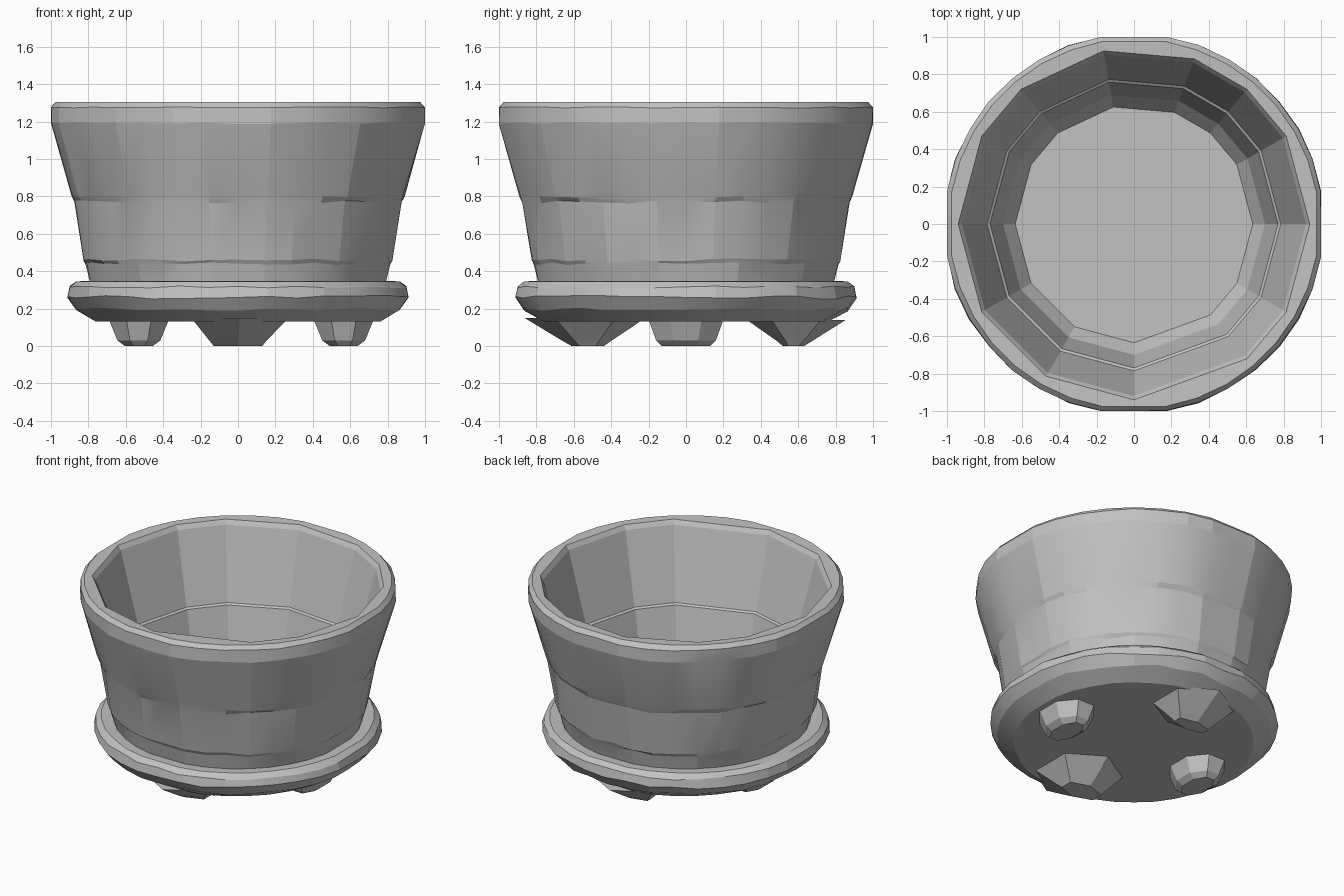
import bpy, bmesh, math, random

random.seed(4)
SIDES = 36

cube = bpy.data.objects.get("Cube")
if cube:
    bpy.data.objects.remove(cube, do_unlink=True)

# One stone grey for the whole planter
stone = bpy.data.materials.new("stone grey")
stone.use_nodes = True
GREY = (0.54, 0.54, 0.54, 1)
stone.diffuse_color = GREY
stone.node_tree.nodes["Principled BSDF"].inputs["Base Color"].default_value = GREY


def loft(name, rings, smooth_angle):
    """Skin a list of closed rings of points and cap both ends."""
    bm = bmesh.new()
    loops = [[bm.verts.new(p) for p in ring] for ring in rings]
    for low, high in zip(loops, loops[1:]):
        n = len(low)
        for i in range(n):
            j = (i + 1) % n
            bm.faces.new((low[i], low[j], high[j], high[i]))
    bm.faces.new(loops[0][::-1])
    bm.faces.new(loops[-1])
    bmesh.ops.recalc_face_normals(bm, faces=bm.faces)
    mesh = bpy.data.meshes.new(name)
    bm.to_mesh(mesh)
    bm.free()
    obj = bpy.data.objects.new(name, mesh)
    bpy.context.collection.objects.link(obj)
    mesh.materials.append(stone)
    bpy.ops.object.select_all(action="DESELECT")
    obj.select_set(True)
    bpy.context.view_layer.objects.active = obj
    bpy.ops.object.shade_smooth_by_angle(angle=math.radians(smooth_angle))


def round_ring(r, z, rough=0.0, rough_z=0.0):
    """Hand-hewn circle, slightly flattened on its four sides."""
    points = []
    for i in range(SIDES):
        a = math.tau * i / SIDES
        d = r * 1.015 * (1 + random.uniform(-rough, rough))
        x = max(-r, min(r, d * math.cos(a)))
        y = max(-r, min(r, d * math.sin(a)))
        points.append((x, y, z + random.uniform(-rough_z, rough_z)))
    return points


def chord_ring(r, z, corners):
    """Polygon with corners at the given degrees, sampled like a round ring."""
    points = []
    for i in range(SIDES):
        deg = 360 * i / SIDES
        start = max(c for c in corners if c <= deg)
        end = min([c for c in corners if c > deg] + [360])
        half = math.radians(end - start) / 2
        a = math.radians(deg)
        d = r * math.cos(half) / math.cos(a - math.radians(start) - half)
        points.append((d * math.cos(a), d * math.sin(a), z))
    return points


# Pot: three stacked courses outside, rounded rim, uneven broad panels inside
outer = [(0.785, 0.32, 0), (0.815, 0.44, 0.008), (0.825, 0.46, 0.008),
         (0.875, 0.77, 0.008), (0.89, 0.8, 0.008), (1.0, 1.19, 0.005),
         (1.0, 1.275, 0.003), (0.975, 1.303, 0)]
inner = [(0.94, 1.3), (0.92, 1.27), (0.785, 0.78), (0.77, 0.77),
         (0.7, 0.46), (0.635, 0.37)]
panels = [0, 30, 50, 70, 100, 130, 150, 180, 210, 240, 270, 310, 330]
pot_rings = [round_ring(r, z, k, k) for r, z, k in outer]
pot_rings += [chord_ring(r, z, panels) for r, z in inner]
loft("pot", pot_rings, 12)

# Saucer with a bulging, chipped edge
saucer = [(0.76, 0.13, 0.006, 0), (0.865, 0.195, 0.008, 0.01),
          (0.912, 0.26, 0.004, 0.01), (0.9, 0.315, 0.006, 0.006),
          (0.865, 0.345, 0.006, 0), (0.84, 0.346, 0.006, 0),
          (0.77, 0.335, 0, 0)]
loft("saucer", [round_ring(*s) for s in saucer], 12)


def foot(name, sides, levels):
    """Tapered stub; each level is centre x, y, half widths x, y and z."""
    rings = []
    k = 1 / math.cos(math.pi / sides)
    for cx, cy, hx, hy, z in levels:
        angles = [math.tau * (i + 0.5) / sides for i in range(sides)]
        rings.append([(cx + hx * k * math.cos(a), cy + hy * k * math.sin(a), z)
                      for a in angles])
    loft(name, rings, 14)


# Small rounded stubs at the sides
for x, name in ((0.565, "left_foot"), (-0.53, "right_foot")):
    foot(name, 8, [(x, 0, 0.075, 0.13, 0), (x, 0, 0.115, 0.16, 0.03),
                   (x, 0, 0.16, 0.2, 0.14)])

# Broad wedges at the front and back, running out under the saucer edge
foot("front_foot", 6, [(0, -0.525, 0.13, 0.075, 0), (0, -0.53, 0.15, 0.11, 0.025),
                       (0.01, -0.54, 0.26, 0.28, 0.15)])
foot("back_foot", 6, [(0, 0.575, 0.12, 0.05, 0), (0, 0.58, 0.14, 0.08, 0.025),
                      (0, 0.59, 0.24, 0.23, 0.14)])
